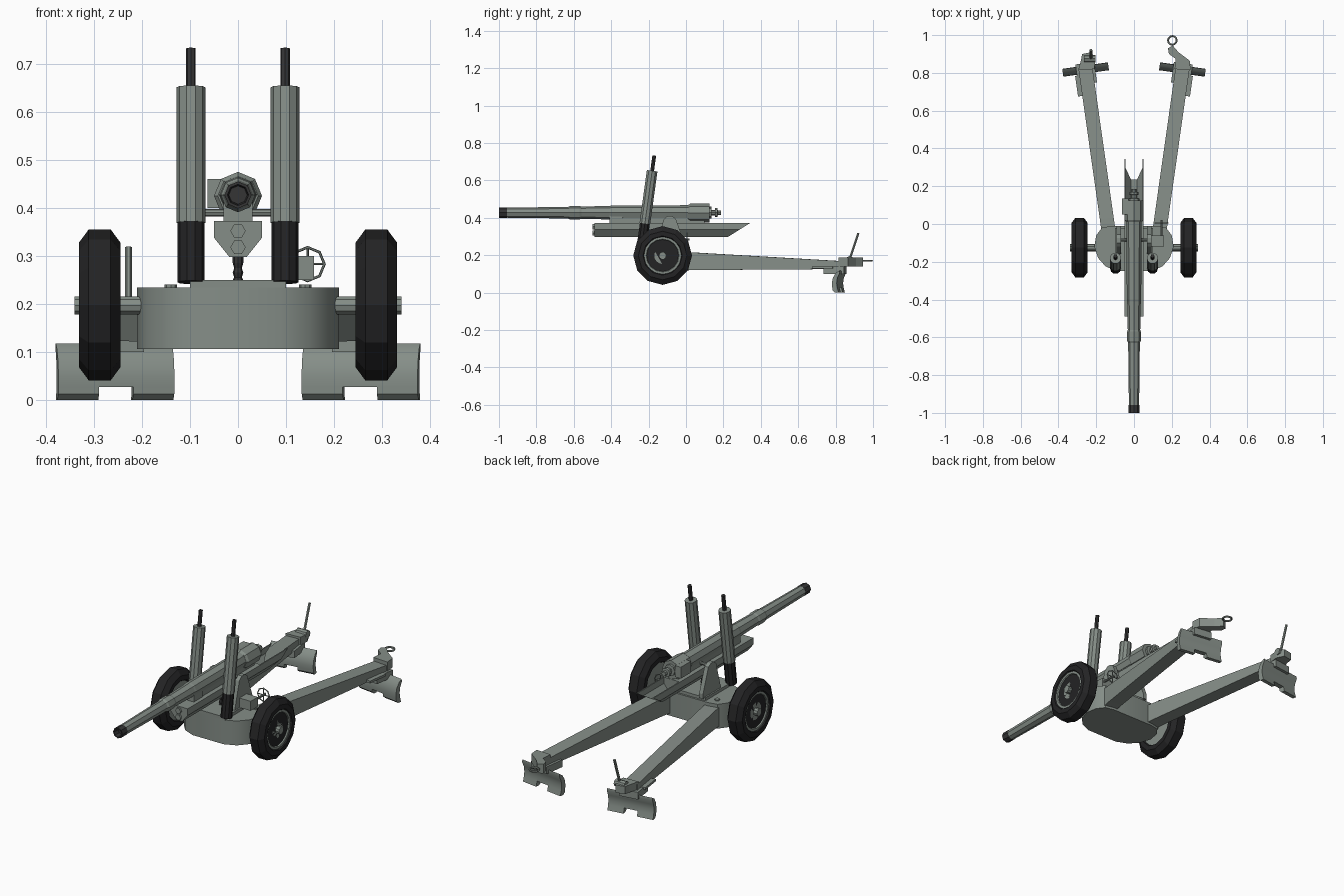
import bpy, bmesh, math
from mathutils import Matrix, Vector

if "Cube" in bpy.data.objects:
    bpy.data.objects.remove(bpy.data.objects["Cube"])


def material(name, col):
    m = bpy.data.materials.new(name)
    m.diffuse_color = (*col, 1)
    m.use_nodes = True
    m.node_tree.nodes["Principled BSDF"].inputs["Base Color"].default_value = m.diffuse_color
    return m


GREY = material("grey_green_paint", (0.235, 0.27, 0.245))
BLACK = material("black_rubber", (0.017, 0.017, 0.018))
STEEL = material("dark_steel", (0.035, 0.035, 0.036))


def finish(name, bm, mat, M=None, smooth=0):
    bmesh.ops.recalc_face_normals(bm, faces=bm.faces)
    if M:
        bm.transform(M)
    me = bpy.data.meshes.new(name)
    bm.to_mesh(me)
    bm.free()
    me.materials.append(mat)
    ob = bpy.data.objects.new(name, me)
    bpy.context.collection.objects.link(ob)
    if smooth:
        bpy.ops.object.select_all(action='DESELECT')
        ob.select_set(True)
        bpy.context.view_layer.objects.active = ob
        bpy.ops.object.shade_smooth_by_angle(angle=math.radians(smooth))
    return ob


def prism(name, pts, axis, lo, hi, mat=GREY, M=None, smooth=0, edit=None):
    """Extrude a 2D outline along an axis (the two other axes in order)."""
    bm = bmesh.new()

    def place(p, t):
        return {'x': (t, *p), 'y': (p[0], t, p[1]), 'z': (*p, t)}[axis]
    a = [bm.verts.new(place(p, lo)) for p in pts]
    b = [bm.verts.new(place(p, hi)) for p in pts]
    bm.faces.new(a)
    bm.faces.new(b)
    for i in range(len(pts)):
        j = (i + 1) % len(pts)
        bm.faces.new((a[i], a[j], b[j], b[i]))
    if edit:
        for v in bm.verts:
            edit(v.co)
    return finish(name, bm, mat, M, smooth)


def box(name, x, y, z, mat=GREY, M=None):
    return prism(name, [(x[0], y[0]), (x[1], y[0]), (x[1], y[1]), (x[0], y[1])], 'z', *z, mat, M)


def lathe(name, prof, origin, direction, n=8, mat=GREY, M=None, smooth=0, turn=0):
    """Revolve (radius, distance) points about an axis, with flat end caps."""
    bm = bmesh.new()
    T = Matrix.Translation(origin) @ Vector(direction).to_track_quat('Z', 'Y').to_matrix().to_4x4()
    rings = []
    for r, t in prof:
        rings.append([bm.verts.new(T @ Vector((r * math.cos(2 * math.pi * (k + turn) / n),
                                               r * math.sin(2 * math.pi * (k + turn) / n), t)))
                      for k in range(n)])
    for p, q in zip(rings, rings[1:]):
        for k in range(n):
            j = (k + 1) % n
            bm.faces.new((p[k], p[j], q[j], q[k]))
    bm.faces.new(rings[0])
    bm.faces.new(rings[-1])
    return finish(name, bm, mat, M, smooth)


def rod(name, p, q, r, n=8, mat=GREY, M=None, smooth=0):
    p, q = Vector(p), Vector(q)
    return lathe(name, [(r, 0), (r, (q - p).length)], p, q - p, n, mat, M, smooth)


def ring(name, centre, R, r, rot, n, mat=GREY):
    bpy.ops.mesh.primitive_torus_add(location=centre, rotation=rot, major_radius=R, minor_radius=r,
                                     major_segments=n, minor_segments=6)
    ob = bpy.context.object
    ob.name = name
    ob.data.materials.append(mat)


# Barrel with dark muzzle and stepped sleeves
F = (0, 1, 0)
lathe("muzzle", [(0.019, 0.03), (0.022, 0), (0.028, 0), (0.028, 0.042)], (0, -1, 0.427), F, 8, STEEL)
lathe("barrel", [(0.027, 0), (0.031, 0.33), (0.036, 0.34), (0.036, 0.39), (0.033, 0.4), (0.036, 0.55),
                 (0.038, 0.56), (0.040, 0.98)], (0, -0.96, 0.427), F, 8)
lathe("breech", [(0.042, 0), (0.05, 0.012), (0.05, 0.115)], (0, 0.01, 0.425), F, 8)
lathe("breech_screw", [(0.03, 0), (0.03, 0.012), (0.014, 0.013), (0.014, 0.03), (0.024, 0.031),
                       (0.024, 0.045), (0.012, 0.046), (0.012, 0.062)], (0, 0.124, 0.427), F, 8)
box("breech_lever", (-0.064, -0.03), (0.05, 0.135), (0.4, 0.46))

# Cradle: solid front, open trough at the back cut at a slant
sec = [(-0.05, 0.373), (-0.05, 0.338), (-0.018, 0.298), (0.018, 0.298), (0.05, 0.338), (0.05, 0.373)]
prism("cradle", sec, 'y', -0.49, 0.12)
inner = [(0.044, 0.373), (0.044, 0.341), (0.015, 0.304), (-0.015, 0.304), (-0.044, 0.341), (-0.044, 0.373)]


def slant(co):
    if co.y > 0.2:
        co.y = 0.225 + (co.z - 0.298) / 0.075 * 0.12


prism("cradle_trough", sec + inner, 'y', 0.12, 0.345, edit=slant)
box("barrel_clamp", (-0.03, 0.03), (-0.41, -0.34), (0.37, 0.44))
box("barrel_slide", (-0.026, 0.026), (-0.34, 0.1), (0.37, 0.405))
for i, z in enumerate((0.352, 0.318)):
    rod(f"recoil_cap_{i}", (0, -0.5, z), (0, -0.48, z), 0.016, 6)

# Carriage body and upper plate
half = [(0.09, -0.25), (0.15, -0.225), (0.19, -0.18), (0.21, -0.12), (0.2, -0.06), (0.17, -0.02), (0.12, -0.01)]
prism("carriage_body", half + [(-x, y) for x, y in reversed(half)], 'z', 0.106, 0.234, smooth=35)
box("turntable_plate", (-0.1, 0.1), (-0.25, -0.02), (0.234, 0.25))
lathe("elevating_screw", [(0.008, 0), (0.011, 0.005), (0.008, 0.01), (0.011, 0.02), (0.008, 0.03),
                          (0.011, 0.04), (0.011, 0.06)], (0, -0.14, 0.245), (0, 0, 1), 8, STEEL)
rod("trunnion", (-0.09, -0.085, 0.39), (0.09, -0.085, 0.39), 0.008)

# Traverse handwheel with gearbox
box("gearbox", (0.09, 0.158), (-0.12, -0.06), (0.25, 0.3))
rod("handwheel_shaft", (0.145, -0.07, 0.283), (0.145, 0.02, 0.283), 0.006)
ring("handwheel", (0.145, 0.005, 0.283), 0.035, 0.003, (math.pi / 2, 0, 0), 8)
for k in range(2):
    c, s = 0.035 * math.cos(k * math.pi / 2), 0.035 * math.sin(k * math.pi / 2)
    rod(f"handwheel_spoke_{k}", (0.145 - c, 0.005, 0.283 - s), (0.145 + c, 0.005, 0.283 + s), 0.0025, 6)

for s, side in ((1, "right"), (-1, "left")):
    X = (s, 0, 0)
    # Wheels and axles
    lathe(f"tyre_{side}", [(0.098, 0.012), (0.105, 0), (0.13, 0), (0.157, 0.02), (0.157, 0.066), (0.13, 0.086),
                           (0.105, 0.086), (0.098, 0.074)], (s * 0.245, -0.125, 0.198), X, 12, BLACK, turn=0)
    lathe(f"rim_{side}", [(0.1, 0.008), (0.1, 0.08), (0.088, 0.08), (0.08, 0.062), (0.05, 0.066), (0.045, 0.074),
                          (0.02, 0.074)], (s * 0.245, -0.125, 0.198), X, 16)
    rod(f"axle_{side}", (s * 0.17, -0.125, 0.197), (s * 0.34, -0.125, 0.197), 0.02, 10)

    # Cheek plates holding the trunnions
    prism(f"cheek_{side}", [(-0.16, 0.245), (-0.01, 0.245), (-0.01, 0.27), (-0.055, 0.395), (-0.075, 0.408),
                            (-0.1, 0.408), (-0.12, 0.39)], 'x', s * 0.07, s * 0.092)

    # Balancing cylinders: dark foot, grey tube, dark rod
    base, d = Vector((s * 0.098, -0.237, 0.245)), Vector((0, 0.138, 1)).normalized()
    rod(f"balancer_foot_{side}", base, base + d * 0.13, 0.028, 10, BLACK)
    rod(f"balancer_tube_{side}", base + d * 0.125, base + d * 0.41, 0.03, 10)
    rod(f"balancer_rod_{side}", base + d * 0.4, base + d * 0.492, 0.01, 8, STEEL)

    # Trail leg with pivot pin, built along local y
    M = Matrix.Translation((s * 0.14, 0, 0)) @ Matrix.Rotation(-s * 0.141, 4, 'Z')
    prism(f"trail_{side}", [(-0.1, 0.115), (0.03, 0.12), (0.74, 0.125), (0.84, 0.135), (0.84, 0.168),
                            (0.03, 0.215), (-0.1, 0.22)], 'x', -0.037, 0.037, M=M)
    rod(f"pivot_pin_{side}", (s * 0.14, -0.06, 0.22), (s * 0.14, -0.06, 0.24), 0.013, 8)
    box(f"trail_handle_{side}", sorted((s * 0.037, s * 0.06)), (0.69, 0.8), (0.128, 0.14), M=M)
    box(f"spade_bracket_{side}", (-0.05, 0.05), (0.75, 0.86), (0.1, 0.138), M=M)

    # Curved spade, notched at the bottom middle
    top = [(0.012, 0.105), (0.0, 0.078), (-0.004, 0.05), (-0.001, 0.027)]
    back = [(-0.028, 0.027), (-0.03, 0.05), (-0.024, 0.08), (-0.008, 0.106), (0.01, 0.118)]
    low = [(0.006, 0.0), (-0.014, 0.0), (-0.027, 0.012)]
    S = M @ Matrix.Translation((0.0, 0.835, 0))
    for i, (a, b, prof) in enumerate(((-0.122, -0.036, top + low + back), (-0.036, 0.036, top + back),
                                      (0.036, 0.122, top + low + back))):
        prism(f"spade_{side}_{i}", prof, 'x', a, b, M=S, smooth=35)

# Towing hook and eye on the right trail
prism("tow_bracket", [(0.215, 0.82), (0.3, 0.815), (0.295, 0.865), (0.235, 0.91), (0.205, 0.945), (0.18, 0.93),
                      (0.185, 0.9), (0.22, 0.875)], 'z', 0.14, 0.188)
ring("tow_eye", (0.203, 0.972, 0.17), 0.023, 0.005, (0, 0, 0), 12)

# Locking block and lever on the left trail
prism("lock_block", [(-0.295, 0.815), (-0.21, 0.82), (-0.205, 0.87), (-0.225, 0.91), (-0.275, 0.9),
                     (-0.28, 0.87)], 'z', 0.14, 0.18)
rod("lock_hub", (-0.265, 0.875, 0.175), (-0.205, 0.875, 0.175), 0.02, 8)
rod("lock_lever", (-0.228, 0.872, 0.17), (-0.228, 0.922, 0.318), 0.007, 6)
